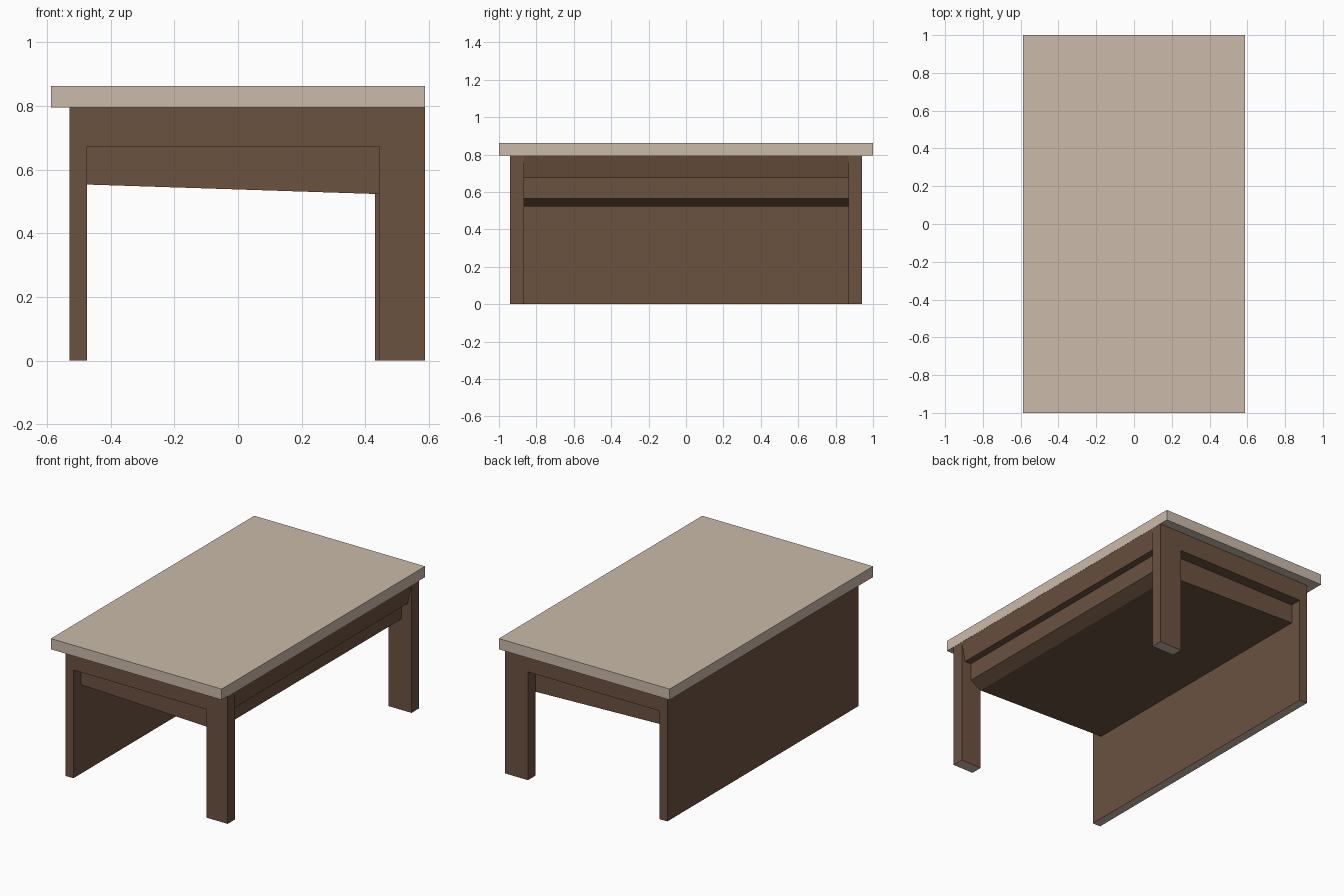
import bpy
import bmesh

if "Cube" in bpy.data.objects:
    bpy.data.objects.remove(bpy.data.objects["Cube"])


def material(name, rgb):
    m = bpy.data.materials.new(name)
    m.diffuse_color = (*rgb, 1.0)
    m.use_nodes = True
    m.node_tree.nodes["Principled BSDF"].inputs["Base Color"].default_value = m.diffuse_color
    return m


STONE = material("pale_stone", (0.597, 0.497, 0.402))
WOOD = material("brown_wood", (0.147, 0.084, 0.051))


def extrude_profile(name, points, y0, y1, mats, pale_feet=False):
    """Extrude an (x, z) profile along y; optionally give floor faces the second material."""
    bm = bmesh.new()
    face = bm.faces.new([bm.verts.new((x, y0, z)) for x, z in points])
    new = bmesh.ops.extrude_face_region(bm, geom=[face])["geom"]
    bmesh.ops.translate(bm, vec=(0, y1 - y0, 0),
                        verts=[v for v in new if isinstance(v, bmesh.types.BMVert)])
    bmesh.ops.recalc_face_normals(bm, faces=bm.faces[:])
    if pale_feet:
        for f in bm.faces:
            if all(v.co.z < 0.01 for v in f.verts):
                f.material_index = 1
    mesh = bpy.data.meshes.new(name)
    bm.to_mesh(mesh)
    bm.free()
    for m in mats:
        mesh.materials.append(m)
    obj = bpy.data.objects.new(name, mesh)
    bpy.context.collection.objects.link(obj)
    return obj


def rect(x0, x1, z0, z1):
    return [(x0, z0), (x1, z0), (x1, z1), (x0, z1)]


LEFT, INNER, RIGHT = -0.53, -0.475, 0.587
TOP_Z, APRON_Z = 0.795, 0.673

# Table top
extrude_profile("table_top", rect(-0.588, 0.588, TOP_Z, 0.862), -1.0, 1.0, [STONE])

# Solid panel on the left side
extrude_profile("side_panel", rect(LEFT, INNER, 0, TOP_Z), -0.94, 0.94,
                [WOOD, STONE], True)

# End frames: leg and apron in one L shape (front leg slightly narrower)
for name, y0, y1, leg_x in (("front_leg_frame", -0.94, -0.866, 0.443),
                            ("back_leg_frame", 0.868, 0.94, 0.43)):
    profile = [(INNER, TOP_Z), (INNER, APRON_Z), (leg_x, APRON_Z),
               (leg_x, 0), (RIGHT, 0), (RIGHT, TOP_Z)]
    extrude_profile(name, profile, y0, y1, [WOOD, STONE], True)

# Drawer box: sloped bottom, chamfered lower edge, ledge and leaning apron
box = [(INNER, TOP_Z), (INNER, 0.553), (0.443, 0.523), (0.517, 0.565),
       (0.517, 0.675), (0.561, 0.675), (RIGHT, TOP_Z)]
extrude_profile("drawer_box", box, -0.866, 0.868, [WOOD])
